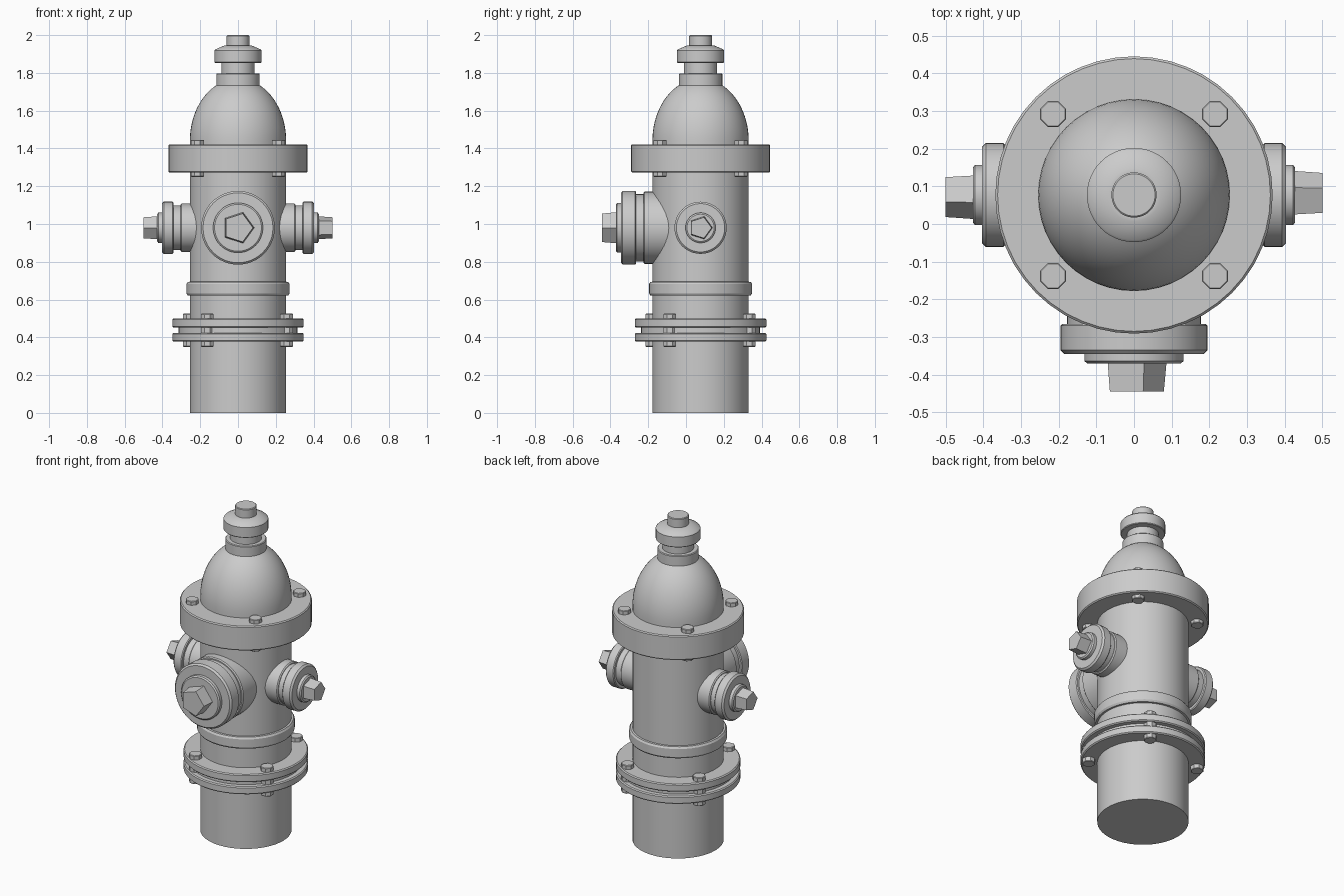
import bpy, bmesh, math
from mathutils import Matrix

if "Cube" in bpy.data.objects:
    bpy.data.objects.remove(bpy.data.objects["Cube"])

AXIS_Y = 0.077
BODY = Matrix.Translation((0, AXIS_Y, 0))


def lathe(name, profile, matrix=BODY, segments=48, smooth=True):
    """Revolve (radius, height) points around local z, capping both ends."""
    bm = bmesh.new()
    rings = []
    for r, z in profile:
        rings.append([bm.verts.new((r * math.cos(2 * math.pi * i / segments),
                                    r * math.sin(2 * math.pi * i / segments), z))
                      for i in range(segments)])
    for a, b in zip(rings, rings[1:]):
        for i in range(segments):
            j = (i + 1) % segments
            bm.faces.new((a[i], a[j], b[j], b[i]))
    bm.faces.new(rings[0][::-1])
    bm.faces.new(rings[-1])
    bmesh.ops.recalc_face_normals(bm, faces=bm.faces)
    mesh = bpy.data.meshes.new(name)
    bm.to_mesh(mesh)
    bm.free()
    obj = bpy.data.objects.new(name, mesh)
    obj.matrix_world = matrix
    bpy.context.collection.objects.link(obj)
    if smooth:
        bpy.ops.object.select_all(action='DESELECT')
        obj.select_set(True)
        bpy.context.view_layer.objects.active = obj
        bpy.ops.object.shade_smooth_by_angle(angle=math.radians(30))
    return obj


def disc(r, z0, z1, c=0.006):
    """Profile of a disc with lightly chamfered rims."""
    return [(r - c, z0), (r, z0 + c), (r, z1 - c), (r - c, z1)]


# Barrel and its rounded band
lathe("barrel", [(0.255, 0), (0.255, 1.40)])
lathe("barrel_band", [(0.25, 0.62), (0.266, 0.622), (0.273, 0.633), (0.273, 0.682),
                      (0.266, 0.693), (0.25, 0.695)])

# Double base flange and bonnet flange
lathe("base_flange", disc(0.348, 0.377, 0.424) + [(0.315, 0.424), (0.315, 0.452)]
      + disc(0.348, 0.452, 0.50))
lathe("bonnet_flange", disc(0.368, 1.272, 1.422))

# Domed bonnet
dome = [(0.255, 1.40)]
for i in range(15):
    t = math.radians(63.2) * i / 14
    dome.append((0.255 * math.cos(t), 1.44 + 0.33 * math.sin(t)))
lathe("bonnet_dome", dome)

# Collar, neck, cap and operating nub
lathe("bonnet_top", disc(0.115, 1.725, 1.797, 0.004)
      + [(0.088, 1.797), (0.088, 1.853)]
      + [(0.121, 1.853), (0.125, 1.857), (0.125, 1.918), (0.119, 1.925), (0.07, 1.946),
         (0.06, 1.946), (0.06, 1.996), (0.056, 2.0)])

# Through bolts on both flanges
for label, radius, start, z0, z1 in (("bonnet", 0.304, 45, 1.25, 1.446),
                                     ("base", 0.305, 57.7, 0.35, 0.525)):
    for k in range(4):
        a = math.radians(start + 90 * k)
        place = BODY @ Matrix.Translation((radius * math.cos(a), radius * math.sin(a), 0))
        place = place @ Matrix.Rotation(math.radians(22.5), 4, 'Z')
        lathe(f"{label}_bolt_{k + 1}", disc(0.037, z0, z1, 0.003), place, 8, False)


def outlet(name, turn, root, neck, groove, ring, plate, nut, d):
    """Outlet pointing out of the barrel; d holds depths from the barrel axis."""
    m = (Matrix.Translation((0, AXIS_Y, 0.98)) @ Matrix.Rotation(math.radians(turn), 4, 'Z')
         @ Matrix.Rotation(math.radians(90), 4, 'X'))
    lathe(name + "_outlet", [(neck, root), (neck, d[0] - 0.006), (neck - 0.006, d[0]),
                             (groove, d[0]), (groove, d[1])]
          + [(ring - 0.005, d[1]), (ring, d[1] + 0.005), (ring, d[2] - 0.01),
             (ring - 0.01, d[2])], m)
    lathe(name + "_cap_plate", [(plate, d[2] - 0.02), (plate, d[3] - 0.006),
                                (plate - 0.008, d[3])], m)
    lathe(name + "_cap_nut", [(nut, d[3] - 0.02), (nut * 0.9, d[4])], m, 5, False)


# One large front outlet and two smaller side outlets
outlet("front", 0, 0.14, 0.191, 0.178, 0.195, 0.132, 0.088, (0.302, 0.342, 0.422, 0.447, 0.522))
for side, turn in (("right", 90), ("left", -90)):
    outlet(side, turn, 0.20, 0.128, 0.118, 0.138, 0.08, 0.065, (0.305, 0.342, 0.403, 0.428, 0.5))
